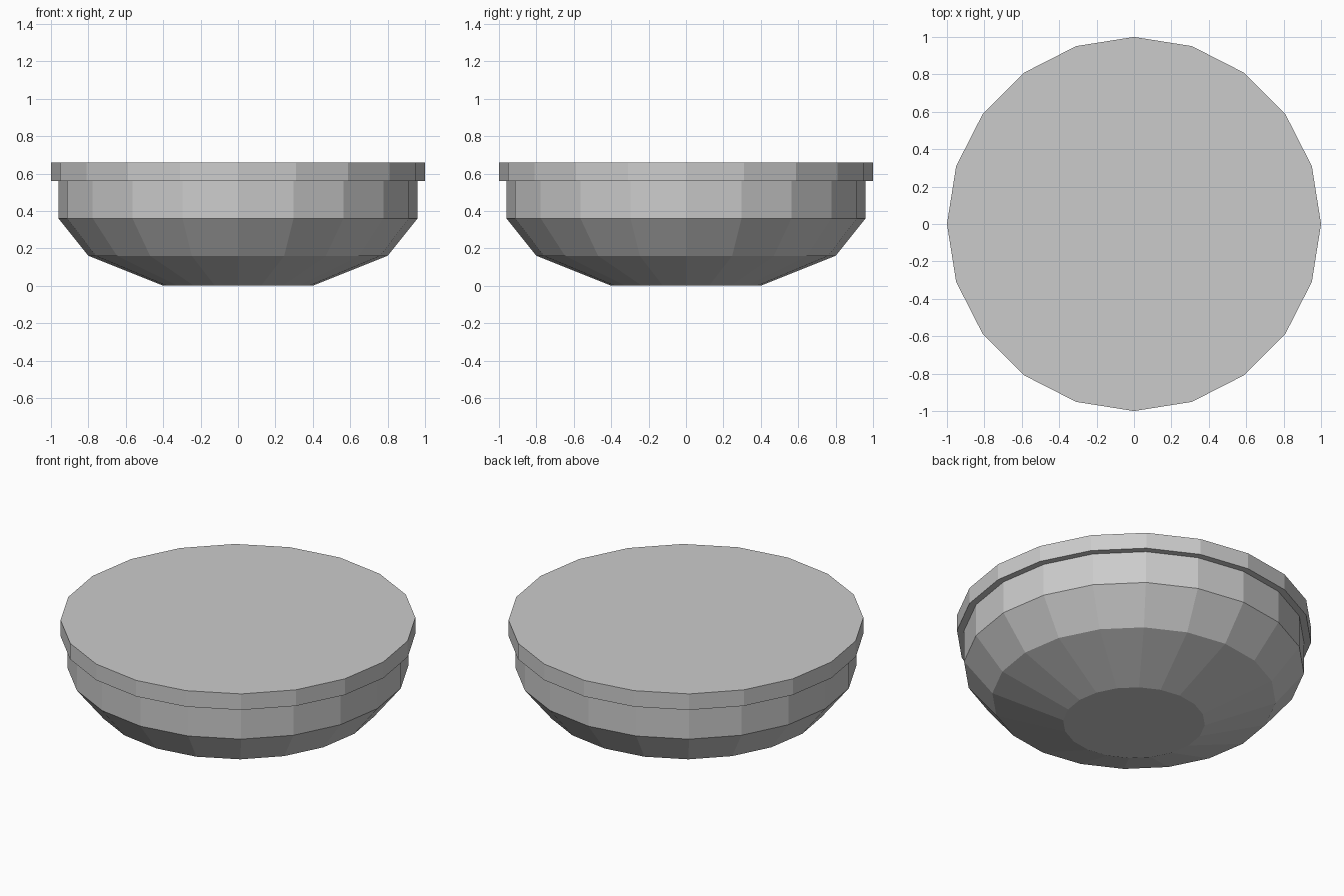
import bpy, bmesh
from math import cos, sin, tau

if "Cube" in bpy.data.objects:
    bpy.data.objects.remove(bpy.data.objects["Cube"])

SIDES = 20


def lathe(name, profile, cap_top=True):
    """Spin (radius, z) points round z; close the bottom and optionally the top."""
    bm = bmesh.new()
    rings = [[bm.verts.new((r * cos(tau * i / SIDES), r * sin(tau * i / SIDES), z))
              for i in range(SIDES)] for r, z in profile]
    for low, high in zip(rings, rings[1:]):
        for i in range(SIDES):
            j = (i + 1) % SIDES
            bm.faces.new((low[i], low[j], high[j], high[i]))
    bm.faces.new(rings[0][::-1])
    if cap_top:
        bm.faces.new(rings[-1])
    mesh = bpy.data.meshes.new(name)
    bm.to_mesh(mesh)
    bm.free()
    obj = bpy.data.objects.new(name, mesh)
    bpy.context.collection.objects.link(obj)
    return obj


# Faceted bowl body, its open top covered by the lid
lathe("bowl_body", [(0.40, 0.0), (0.80, 0.16), (0.96, 0.36), (0.96, 0.56)], cap_top=False)

# Flat lid that overhangs the body as a rim
lathe("rim_lid", [(1.0, 0.56), (1.0, 0.66)])
